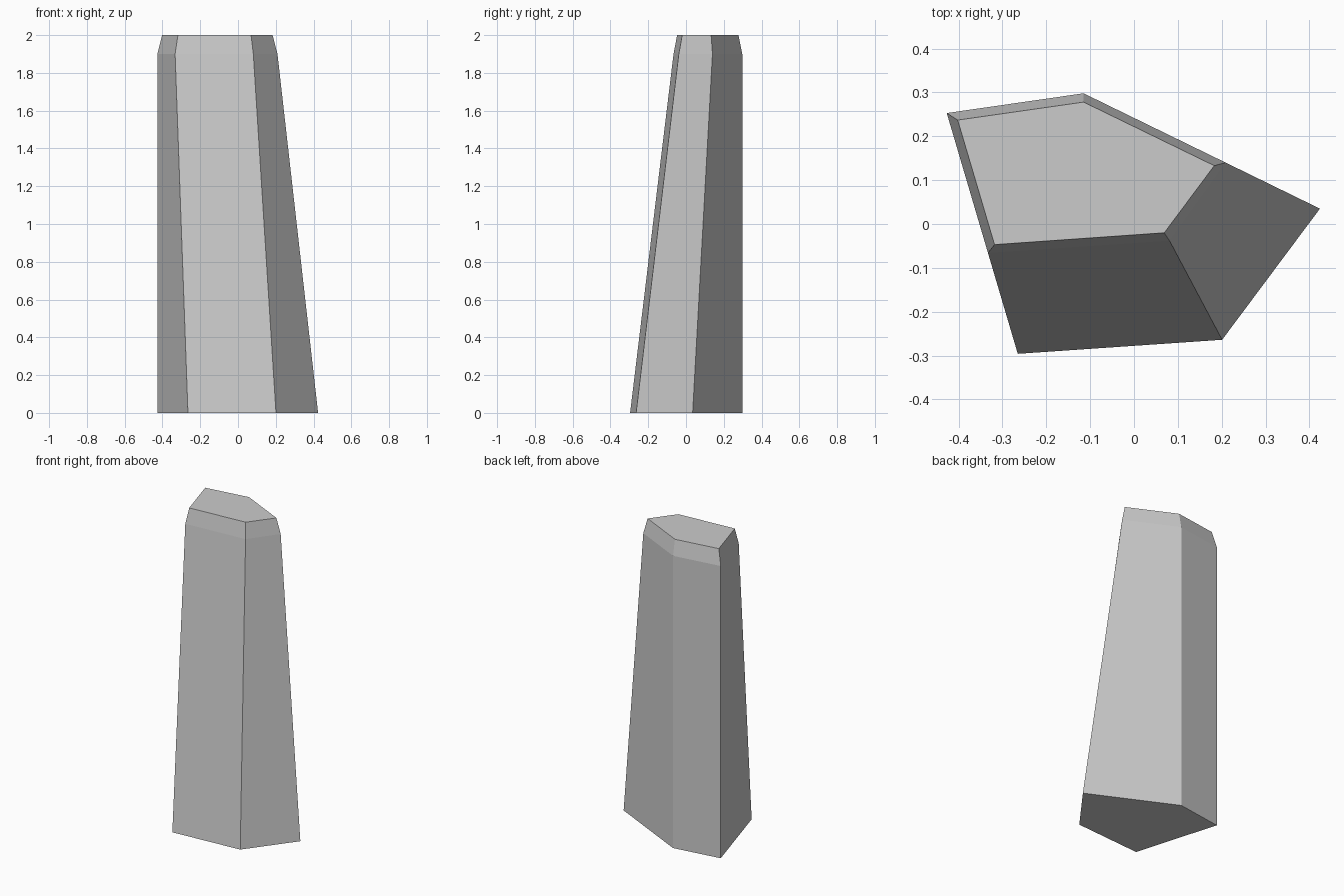
import bpy, bmesh

if "Cube" in bpy.data.objects:
    bpy.data.objects.remove(bpy.data.objects["Cube"])

# Pentagonal cross-sections: base, shoulder, and chamfered top
base = [(-0.265, -0.296), (0.201, -0.264), (0.424, 0.035), (-0.115, 0.298), (-0.427, 0.253)]
shoulder = [(-0.333, -0.066), (0.081, -0.038), (0.209, 0.140), (-0.115, 0.298), (-0.427, 0.253)]
top = [(-0.318, -0.047), (0.069, -0.020), (0.183, 0.133), (-0.115, 0.278), (-0.402, 0.237)]


def loft(name, sections):
    """Bridge stacked (z, outline) sections into a capped solid."""
    bm = bmesh.new()
    rings = [[bm.verts.new((x, y, z)) for x, y in pts] for z, pts in sections]
    for low, high in zip(rings, rings[1:]):
        n = len(low)
        for i in range(n):
            j = (i + 1) % n
            bm.faces.new((low[i], low[j], high[j], high[i]))
    bm.faces.new(rings[0][::-1])
    bm.faces.new(rings[-1])
    bmesh.ops.recalc_face_normals(bm, faces=bm.faces)
    mesh = bpy.data.meshes.new(name)
    bm.to_mesh(mesh)
    bm.free()
    obj = bpy.data.objects.new(name, mesh)
    bpy.context.collection.objects.link(obj)
    return obj


# Leaning standing stone
loft("standing_stone", [(0.0, base), (1.9, shoulder), (2.0, top)])
